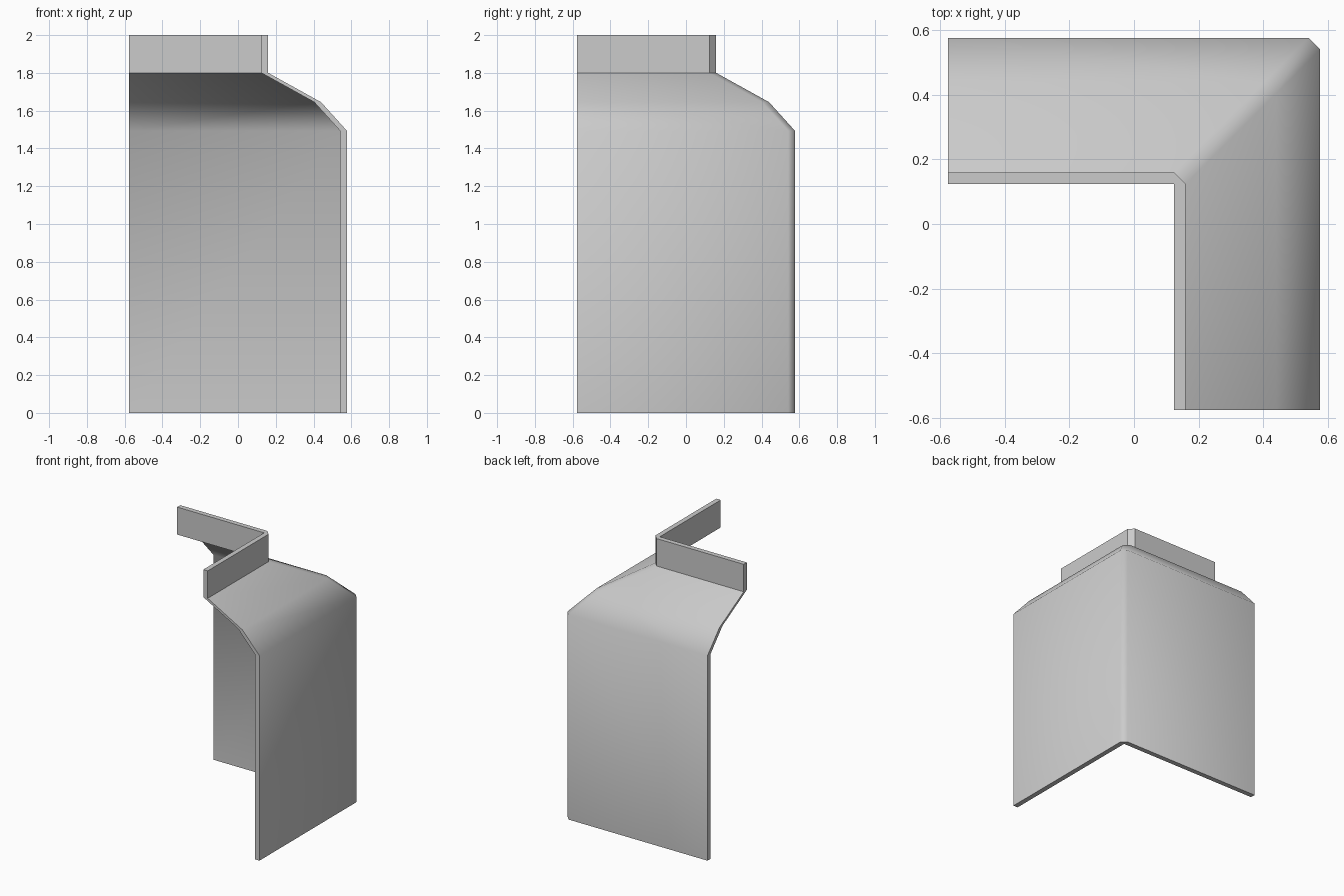
import bpy, bmesh, math

if "Cube" in bpy.data.objects:
    bpy.data.objects.remove(bpy.data.objects["Cube"])

END = -0.577     # free ends of both wings
T = 0.036        # sheet thickness, measured horizontally
# outer profile: distance from the centre axes, height
PROFILE = [(0.577, 0), (0.577, 1.493), (0.44, 1.645), (0.16, 1.80), (0.16, 2.0)]

bm = bmesh.new()


def line(points):
    return [bm.verts.new(p) for p in points]


# one row per profile level: outer path has a clipped corner, inner path is square
outer, inner = [], []
for d, z in PROFILE:
    i = d - T
    outer.append(line([(END, d, z), (i, d, z), (d, i, z), (d, END, z)]))
    inner.append(line([(END, i, z), (i, i, z), (i, END, z)]))

# outer and inner skins
for rows in (outer, inner):
    for a, b in zip(rows, rows[1:]):
        for k in range(len(a) - 1):
            bm.faces.new((a[k], a[k + 1], b[k + 1], b[k]))

# bottom and top rims
for o, n in ((outer[0], inner[0]), (outer[-1], inner[-1])):
    bm.faces.new((o[0], o[1], n[1], n[0]))
    bm.faces.new((o[1], o[2], n[1]))
    bm.faces.new((o[2], o[3], n[2], n[1]))

# end edges of the two wings
for k in range(len(PROFILE) - 1):
    for e in (0, -1):
        bm.faces.new((outer[k][e], outer[k + 1][e], inner[k + 1][e], inner[k][e]))

bmesh.ops.recalc_face_normals(bm, faces=bm.faces)
mesh = bpy.data.meshes.new("corner_shell")
bm.to_mesh(mesh)
bm.free()
shell = bpy.data.objects.new("corner_shell", mesh)
bpy.context.collection.objects.link(shell)

# smooth bends, crisp rims and flat collar
bpy.context.view_layer.objects.active = shell
shell.select_set(True)
bpy.ops.object.shade_smooth_by_angle(angle=math.radians(50))
for p in mesh.polygons:
    if p.center.z > 1.85:
        p.use_smooth = False
